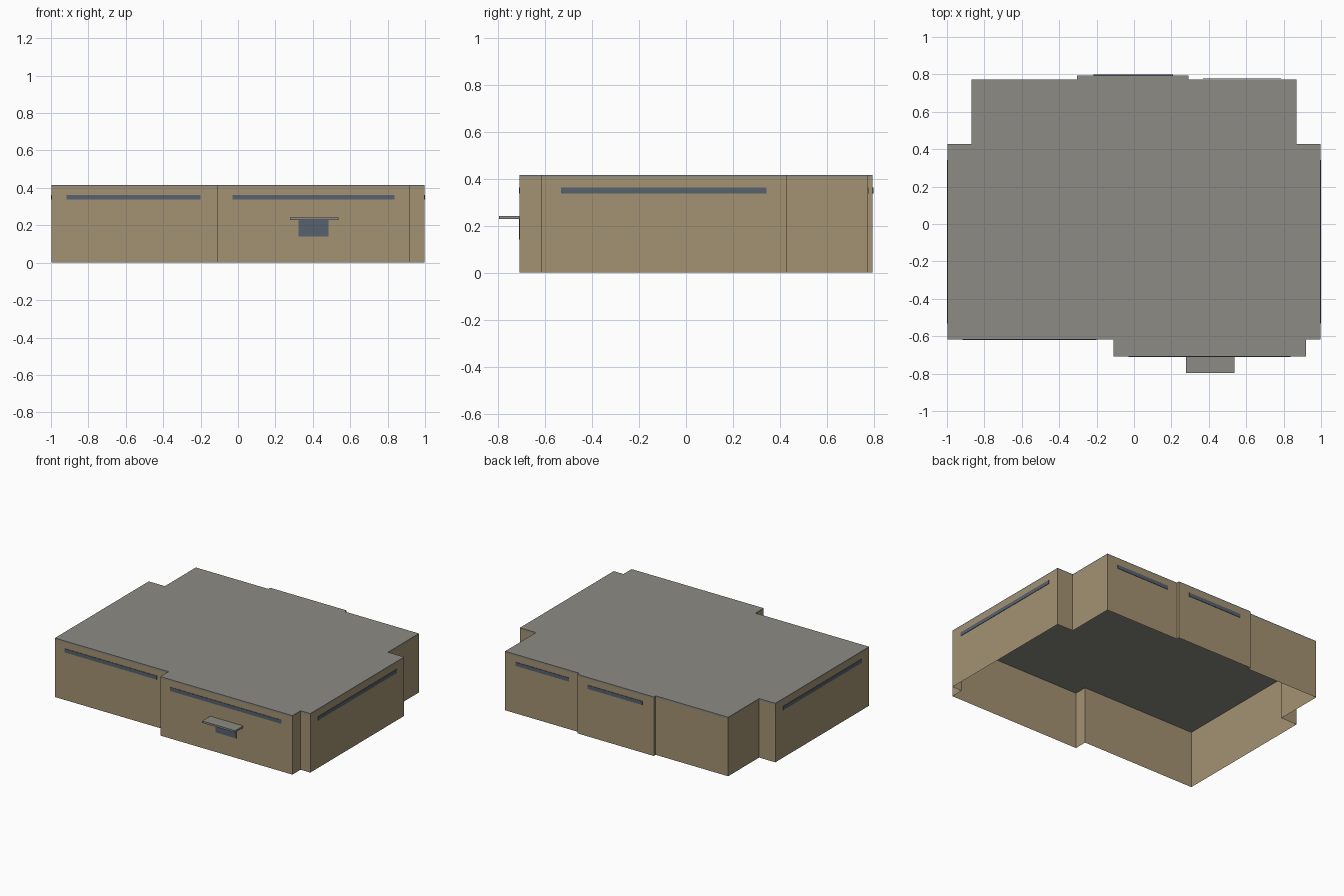
import bpy
import bmesh

cube = bpy.data.objects.get("Cube")
if cube:
    bpy.data.objects.remove(cube, do_unlink=True)


def material(name, rgb):
    mat = bpy.data.materials.new(name)
    mat.use_nodes = True
    mat.diffuse_color = (*rgb, 1)
    bsdf = mat.node_tree.nodes["Principled BSDF"]
    bsdf.inputs["Base Color"].default_value = (*rgb, 1)
    bsdf.inputs["Roughness"].default_value = 0.8
    return mat


tan = material("tan wall", (0.366, 0.287, 0.168))
grey = material("grey roof", (0.262, 0.258, 0.227))
glass = material("blue grey glass", (0.093, 0.120, 0.159))


def finish(name, bm, mat):
    bmesh.ops.recalc_face_normals(bm, faces=bm.faces)
    mesh = bpy.data.meshes.new(name)
    bm.to_mesh(mesh)
    bm.free()
    mesh.materials.append(mat)
    obj = bpy.data.objects.new(name, mesh)
    bpy.context.collection.objects.link(obj)
    return obj


def extruded(name, outline, z0, z1, mat, caps=True):
    """Raise an outline from z0 to z1, with or without end caps."""
    bm = bmesh.new()
    low = [bm.verts.new((x, y, z0)) for x, y in outline]
    high = [bm.verts.new((x, y, z1)) for x, y in outline]
    for i in range(len(outline)):
        j = (i + 1) % len(outline)
        bm.faces.new((low[i], low[j], high[j], high[i]))
    if caps:
        bm.faces.new(low[::-1])
        bm.faces.new(high)
    return finish(name, bm, mat)


def box(name, x0, x1, y0, y1, z0, z1, mat):
    return extruded(name, [(x0, y0), (x1, y0), (x1, y1), (x0, y1)], z0, z1, mat)


# Stepped footprint shared by the walls and the roof
SIDE, WING, FRONT, PORCH = 0.996, 0.87, -0.617, -0.708
BACK, BAY, NOTCH = 0.773, 0.794, 0.428
footprint = [
    (-SIDE, FRONT), (-0.11, FRONT), (-0.11, PORCH), (0.92, PORCH),
    (0.92, FRONT), (SIDE, FRONT), (SIDE, NOTCH), (WING, NOTCH),
    (WING, BACK), (0.292, BACK), (0.292, BAY), (-0.305, BAY),
    (-0.305, BACK), (-WING, BACK), (-WING, NOTCH), (-SIDE, NOTCH),
]

# Open-bottomed wall shell and flat roof slab
EAVES, TOP = 0.404, 0.416
extruded("outer_walls", footprint, 0, EAVES, tan, caps=False)
extruded("flat_roof", footprint, EAVES, TOP, grey)

# Ribbon windows as thin plates just outside the walls
SILL, HEAD, GAP, OUT = 0.337, 0.363, 0.001, 0.004
for name, x0, x1, wall, way in (
    ("front_right_window", -0.917, -0.20, FRONT, -1),
    ("front_left_window", -0.03, 0.837, PORCH, -1),
    ("back_left_window", 0.37, 0.785, BACK, 1),
    ("back_bay_window", -0.217, 0.208, BAY, 1),
):
    y0, y1 = sorted((wall + way * GAP, wall + way * OUT))
    box(name, x0, x1, y0, y1, SILL, HEAD, glass)
for name, way in (("left_window", 1), ("right_window", -1)):
    x0, x1 = sorted((way * (SIDE + GAP), way * (SIDE + OUT)))
    box(name, x0, x1, -0.532, 0.343, SILL, HEAD, glass)

# Raised entrance door and its canopy
box("entrance_door", 0.323, 0.484, PORCH - OUT, PORCH - GAP, 0.14, 0.228, glass)
box("door_canopy", 0.279, 0.536, -0.797, PORCH, 0.228, 0.241, grey)
